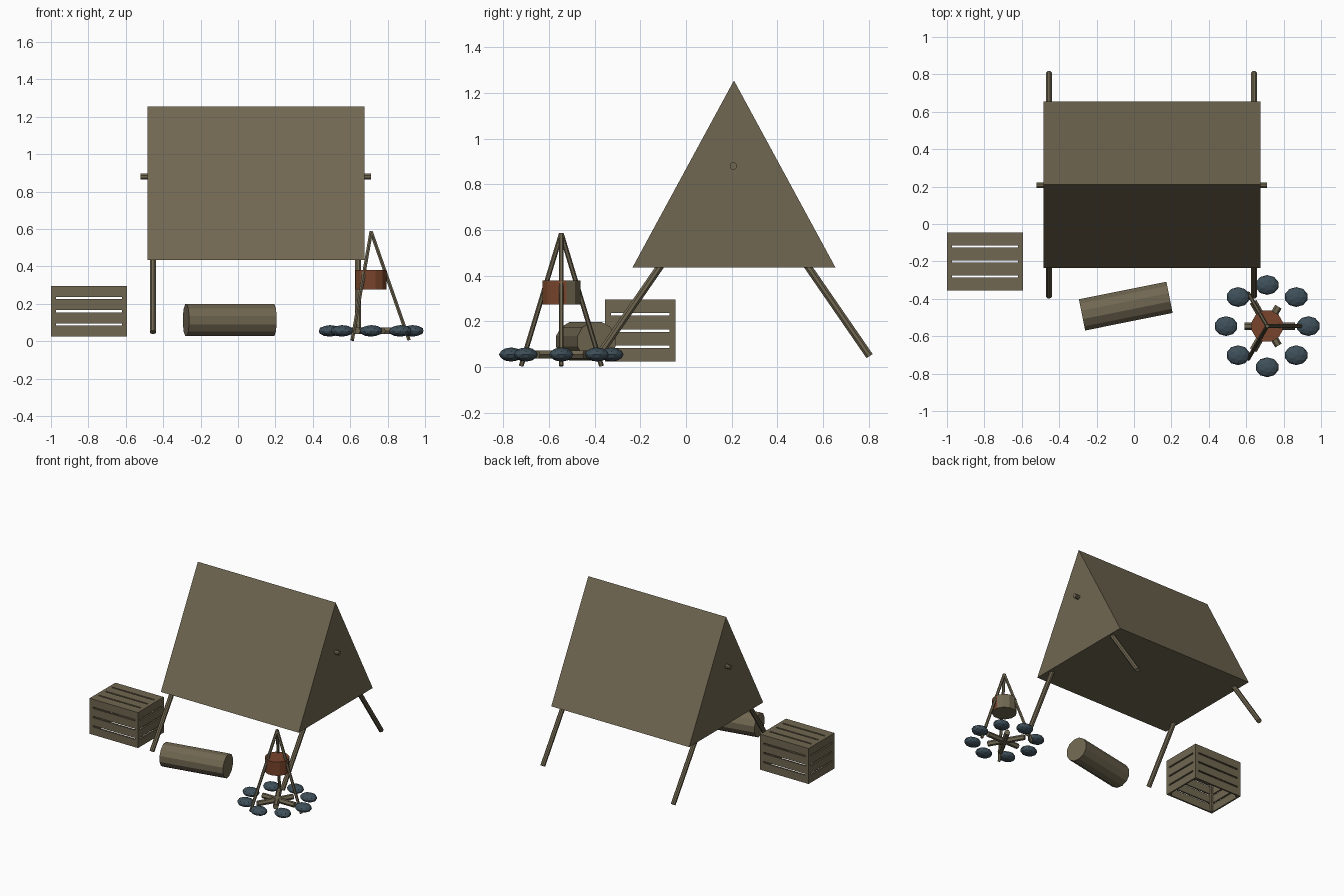
import bpy, bmesh, math
from mathutils import Vector, Matrix

if "Cube" in bpy.data.objects:
    bpy.data.objects.remove(bpy.data.objects["Cube"])


def material(name, rgb):
    lin = [((c / 255 + 0.055) / 1.055) ** 2.4 for c in rgb]
    m = bpy.data.materials.new(name)
    m.diffuse_color = (*lin, 1)
    m.use_nodes = True
    m.node_tree.nodes["Principled BSDF"].inputs["Base Color"].default_value = m.diffuse_color
    return m


BROWN = material("canvas brown", (112, 103, 81))
RUST = material("rust", (120, 68, 43))
SLATE = material("slate stone", (62, 79, 89))


def finish(name, bm, *mats):
    bmesh.ops.recalc_face_normals(bm, faces=bm.faces)
    me = bpy.data.meshes.new(name)
    bm.to_mesh(me)
    bm.free()
    for m in mats:
        me.materials.append(m)
    ob = bpy.data.objects.new(name, me)
    bpy.context.collection.objects.link(ob)
    return ob


def rod(name, a, b, r, sides=8, mat=BROWN):
    # cylinder between two points
    a, b = Vector(a), Vector(b)
    d = b - a
    rot = d.to_track_quat('Z', 'Y').to_matrix().to_4x4()
    spin = Matrix.Rotation(math.pi / sides, 4, 'Z')
    bm = bmesh.new()
    bmesh.ops.create_cone(bm, cap_ends=True, segments=sides, radius1=r, radius2=r,
                          depth=d.length, matrix=Matrix.Translation((a + b) / 2) @ rot @ spin)
    return finish(name, bm, mat)


def add_box(bm, lo, hi):
    lo, hi = Vector(lo), Vector(hi)
    bmesh.ops.create_cube(bm, size=1, matrix=Matrix.Translation((lo + hi) / 2)
                          @ Matrix.Diagonal((*(hi - lo), 1)))


# tent canopy: closed triangular prism
bm = bmesh.new()
profile = [(-0.235, 0.435), (0.655, 0.435), (0.21, 1.255)]
face = bm.faces.new([bm.verts.new((-0.485, y, z)) for y, z in profile])
ext = bmesh.ops.extrude_face_region(bm, geom=[face], use_keep_orig=True)
bmesh.ops.translate(bm, vec=(1.16, 0, 0),
                    verts=[g for g in ext['geom'] if isinstance(g, bmesh.types.BMVert)])
finish("tent_canopy", bm, BROWN)

# tent frame: ridge pole and splayed legs
rod("ridge_pole", (-0.52, 0.207, 0.88), (0.71, 0.207, 0.88), 0.0165)
for x, side in ((-0.455, "left"), (0.642, "right")):
    for s, end in ((-1, "front"), (1, "back")):
        rod(f"tent_leg_{end}_{side}", (x, 0.21, 0.91), (x, 0.21 + s * 0.594, 0.048), 0.0175)

# crate: slatted walls and top, corner posts, open underneath
X0, X1, Y0, Y1, Z0, Z1 = -1.0, -0.593, -0.355, -0.045, 0.025, 0.295
T, GAP, P = 0.012, 0.011, 0.027
bm = bmesh.new()
hz = (Z1 - Z0 - 3 * GAP) / 4
hy = (Y1 - Y0 - 3 * GAP) / 4
for i in range(4):
    z = Z0 + i * (hz + GAP)
    y = Y0 + i * (hy + GAP)
    for ya in (Y0, Y1 - T):
        add_box(bm, (X0, ya, z), (X1, ya + T, z + hz))
    for xa in (X0, X1 - T):
        add_box(bm, (xa, Y0, z), (xa + T, Y1, z + hz))
    add_box(bm, (X0, y, Z1 - T), (X1, y + hy, Z1))
for xa in (X0, X1 - P):
    for ya in (Y0, Y1 - P):
        add_box(bm, (xa, ya, Z0), (xa + P, ya + P, Z1))
    add_box(bm, (xa, Y0, Z1 - P), (xa + P, Y1, Z1))
finish("crate", bm, BROWN)

# sitting log
rod("sitting_log", (-0.278, -0.486, 0.113), (0.19, -0.392, 0.113), 0.088, 12)

# fire ring stones
CX, CY = 0.712, -0.546
for i in range(8):
    a = i * math.pi / 4
    bm = bmesh.new()
    bmesh.ops.create_icosphere(
        bm, subdivisions=2, radius=1,
        matrix=Matrix.Translation((CX + 0.22 * math.cos(a), CY + 0.22 * math.sin(a), 0.055))
        @ Matrix.Diagonal((0.063, 0.053, 0.031, 1)))
    finish(f"fire_stone_{i + 1}", bm, SLATE)

# firewood star and cooking tripod
for i in range(3):
    a = i * math.tau / 3
    c, s = math.cos(a), math.sin(a)
    rod(f"firewood_{i + 1}", (CX - 0.12 * c, CY - 0.12 * s, 0.055),
        (CX + 0.15 * c, CY + 0.15 * s, 0.055), 0.02, 6)
    rod(f"tripod_leg_{i + 1}", (CX + 0.203 * c, CY + 0.203 * s, 0.005),
        (CX, CY, 0.585), 0.0105, 6)

# cooking pot: rusty front half, plain back half
bm = bmesh.new()
bmesh.ops.create_cone(bm, cap_ends=True, segments=12, radius1=0.086, radius2=0.086, depth=0.105,
                      matrix=Matrix.Translation((CX, CY, 0.3275)) @ Matrix.Rotation(math.pi / 12, 4, 'Z'))
for f in bm.faces:
    f.material_index = 1 if f.normal.y < 0.1 and f.normal.z > -0.5 else 0
finish("cooking_pot", bm, BROWN, RUST)
